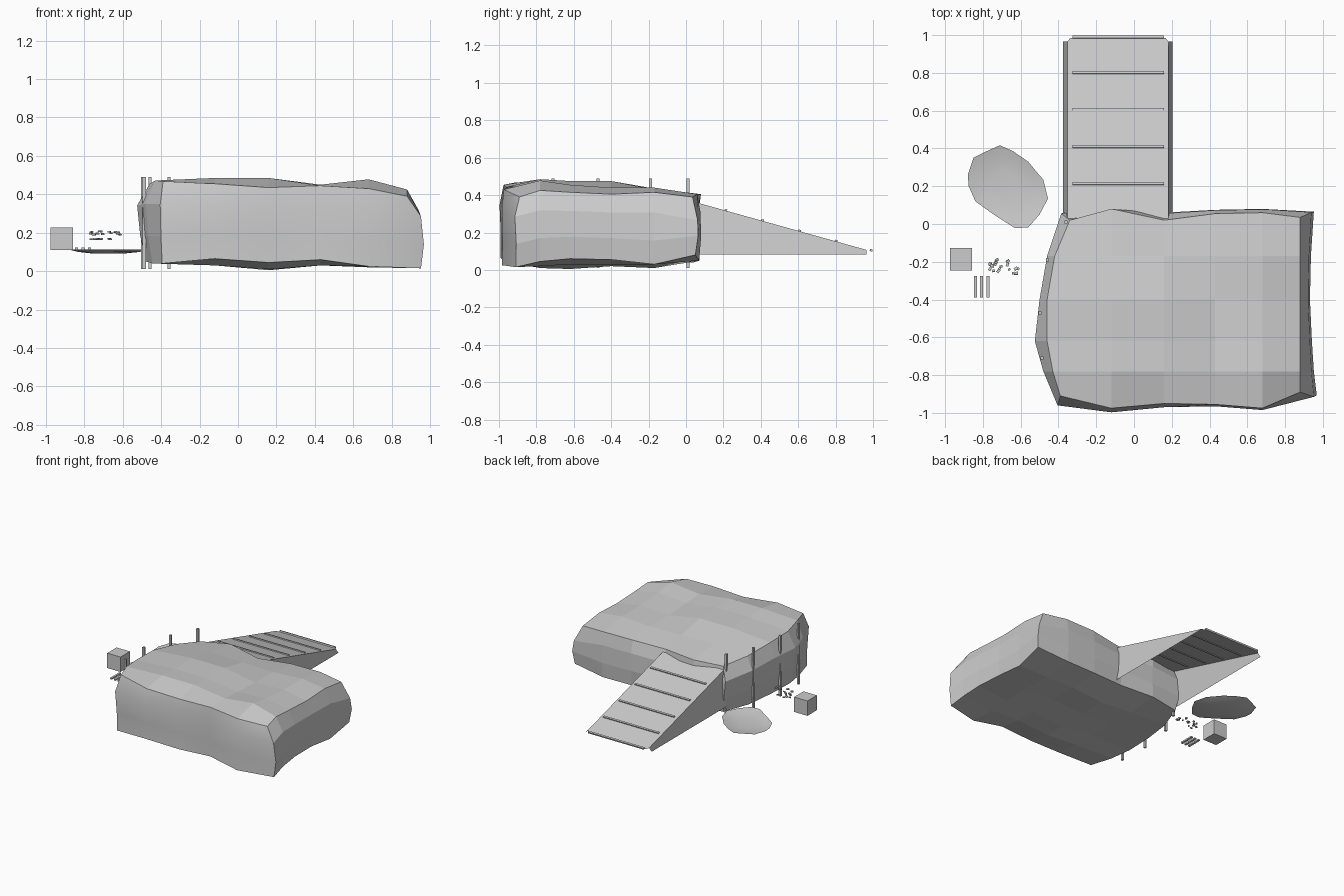
import bpy, bmesh, math, random
from mathutils import Vector

if "Cube" in bpy.data.objects:
    bpy.data.objects.remove(bpy.data.objects["Cube"])

random.seed(4)
grey = bpy.data.materials.new("stone grey")
grey.diffuse_color = (0.6, 0.6, 0.6, 1)
grey.use_nodes = True
grey.node_tree.nodes["Principled BSDF"].inputs["Base Color"].default_value = grey.diffuse_color


def make(name, verts, faces, smooth=None, closed=True):
    """Mesh object; smooth(face) picks smooth faces, closed ones face outwards."""
    me = bpy.data.meshes.new(name)
    me.from_pydata(verts, [], faces)
    bm = bmesh.new()
    bm.from_mesh(me)
    if closed:
        bmesh.ops.recalc_face_normals(bm, faces=bm.faces)
    bm.normal_update()
    for f in bm.faces:
        f.smooth = bool(smooth and smooth(f))
    bm.to_mesh(me)
    bm.free()
    me.materials.append(grey)
    ob = bpy.data.objects.new(name, me)
    bpy.context.collection.objects.link(ob)
    return ob


def box(name, lo, hi, tilt=0):
    """Box between two corners, tilted about x through its centre."""
    c = [(a + b) / 2 for a, b in zip(lo, hi)]
    h = [(b - a) / 2 for a, b in zip(lo, hi)]
    v = [(sx * h[0], sy * h[1], sz * h[2])
         for sx in (-1, 1) for sy in (-1, 1) for sz in (-1, 1)]
    ob = make(name, v, [(0, 1, 3, 2), (4, 6, 7, 5), (0, 4, 5, 1),
                        (2, 3, 7, 6), (0, 2, 6, 4), (1, 5, 7, 3)])
    ob.location = c
    ob.rotation_euler.x = tilt
    return ob


# Rock plateau: uneven grids above and below, joined by two bulging rings
N = 6
xs = [-0.37, -0.12, 0.16, 0.43, 0.68, 0.88]
ys = [0.04, -0.17, -0.40, -0.62, -0.78, -0.95]
left = [-0.34, -0.42, -0.46, -0.46, -0.43, -0.39]
left_mid = [-0.385, -0.46, -0.50, -0.525, -0.48, -0.405]
right_mid = [0.95, 0.935, 0.93, 0.94, 0.95, 0.965]
back = [0.02, 0.08, 0.02, 0.055, 0.06, 0.035]
back_mid = [0.06, 0.065, 0.06, 0.075, 0.08, 0.065]
front = [-0.91, -0.975, -0.95, -0.955, -0.975, -0.89]
front_mid = [-0.96, -0.997, -0.97, -0.965, -0.985, -0.915]
top_z = [[0.39, 0.405, 0.39, 0.405, 0.405, 0.39],
         [0.42, 0.435, 0.43, 0.425, 0.44, 0.415],
         [0.45, 0.475, 0.475, 0.43, 0.44, 0.405],
         [0.455, 0.475, 0.475, 0.44, 0.455, 0.415],
         [0.472, 0.485, 0.485, 0.45, 0.478, 0.425],
         [0.468, 0.455, 0.435, 0.445, 0.43, 0.39]]
low_z = [[0.04, 0.05, 0.06, 0.05, 0.05, 0.08],
         [0.04, 0.03, 0.01, 0.03, 0.03, 0.03],
         [0.05, 0.03, 0.02, 0.04, 0.03, 0.055],
         [0.05, 0.04, 0.005, 0.03, 0.03, 0.06],
         [0.04, 0.03, 0.01, 0.03, 0.02, 0.045],
         [0.04, 0.065, 0.045, 0.06, 0.025, 0.015]]

# Bulge of the left, right, back and front sides at each level
LEVELS = [(0, 0, 0, 0), (1, 0.85, 0.9, 1), (0.75, 1.03, 1, 0.7),
          (0.3, 0.85, 0.5, 0.8)]


def grid_xy(i, j, level):
    """Plan position of grid point; the border is pushed outwards by level."""
    bl, br, bb, bf = LEVELS[level]
    x, y = xs[i], ys[j]
    if i == 0:
        x = left[j] + (left_mid[j] - left[j]) * bl
    if i == N - 1:
        x = 0.88 + (right_mid[j] - 0.88) * br
    if j == 0:
        y = back[i] + (back_mid[i] - back[i]) * bb
    if j == N - 1:
        y = front[i] + (front_mid[i] - front[i]) * bf
    return x, y


rim = ([(i, 0) for i in range(N - 1)] + [(N - 1, j) for j in range(N - 1)]
       + [(i, N - 1) for i in range(N - 1, 0, -1)]
       + [(0, j) for j in range(N - 1, 0, -1)])
verts, faces = [], []
for z, level in ((top_z, 0), (low_z, 3)):
    s = len(verts)
    for j in range(N):
        for i in range(N):
            verts.append((*grid_xy(i, j, level), z[j][i]))
    for j in range(N - 1):
        for i in range(N - 1):
            a = s + j * N + i
            faces.append((a, a + 1, a + N + 1, a + N))
rings = [[j * N + i for i, j in rim]]
for level, t in ((1, 0.28), (2, 0.67)):
    rings.append(list(range(len(verts), len(verts) + len(rim))))
    for i, j in rim:
        # the back right corner slopes down further
        u = t + 0.12 if (i, j, level) == (N - 1, 0, 1) else t
        z = top_z[j][i] * (1 - u) + low_z[j][i] * u
        verts.append((*grid_xy(i, j, level), z))
rings.append([N * N + j * N + i for i, j in rim])
for a, b in zip(rings, rings[1:]):
    for k in range(len(rim)):
        m = (k + 1) % len(rim)
        faces.append((a[k], a[m], b[m], b[k]))
make("rock_plateau", verts, faces, lambda f: f.normal.y < -0.75)

# Ramp: sloping sheet on two side panels, open underneath
Y0, Y1, Z0, Z1, BASE = 0.03, 0.965, 0.368, 0.107, 0.083
XL, XR, E = -0.375, 0.204, 0.022


def ramp_z(y):
    return Z0 + (Z1 - Z0) * (y - Y0) / (Y1 - Y0)


ramp = []
for y in (Y0, Y1):
    ramp += [(XL, y, BASE), (XR, y, BASE),
             (XR - E, y, ramp_z(y)), (XL + E, y, ramp_z(y))]
ramp += [(XR - E - 0.015, 0.985, ramp_z(0.985)),
         (XL + E + 0.015, 0.985, ramp_z(0.985))]
make("ramp", ramp, [(3, 2, 6, 8, 9, 7), (1, 5, 6, 2), (0, 3, 7, 4)],
     closed=False)
slope = math.atan2(Z1 - Z0, Y1 - Y0)
for k, y in enumerate((0.213, 0.41, 0.607, 0.802, 0.99)):
    z = ramp_z(y) + 0.002 if y < Y1 else 0.105
    box(f"ramp_slat_{k}", (-0.325, y - 0.007, z - 0.006),
        (0.16, y + 0.007, z + 0.006), slope)

# Fence posts along the left edge of the rock
for k, (x, y) in enumerate(((-0.36, 0.01), (-0.457, -0.19),
                            (-0.497, -0.47), (-0.488, -0.71))):
    box(f"fence_post_{k}", (x - 0.008, y - 0.008, 0.01),
        (x + 0.008, y + 0.008, 0.49))

# Pond: shallow open bowl with an irregular shore
shore = [(-0.71, 0.417), (-0.64, 0.385), (-0.56, 0.33), (-0.515, 0.275),
         (-0.48, 0.235), (-0.455, 0.135), (-0.50, 0.05), (-0.56, -0.018),
         (-0.63, -0.022), (-0.735, 0.045), (-0.84, 0.12), (-0.875, 0.2),
         (-0.88, 0.26), (-0.85, 0.35), (-0.78, 0.385)]
n = len(shore)
mid = Vector((-0.68, 0.2))
pv = []
for s, z in ((1, 0.112), (0.75, 0.1), (0.4, 0.092)):
    pv += [(*(mid + (Vector(p) - mid) * s), z) for p in shore]
pf = [tuple(range(3 * n - 1, 2 * n - 1, -1))]
for r in (0, n):
    pf += [(r + k, r + n + k, r + n + (k + 1) % n, r + (k + 1) % n)
           for k in range(n)]
make("pond", pv, pf, lambda f: True, closed=False)

# Crate and three loose sticks
box("crate", (-0.975, -0.245, 0.11), (-0.858, -0.128, 0.228))
for k in range(3):
    x = -0.84 + 0.033 * k
    box(f"stick_{k}", (x - 0.008, -0.39, 0.111), (x + 0.008, -0.275, 0.122))

# Scattered pebbles, floating in two thin layers
for k in range(18):
    if k < 14:
        x, y = random.uniform(-0.77, -0.66), random.uniform(-0.255, -0.185)
    else:
        x, y = random.uniform(-0.64, -0.605), random.uniform(-0.265, -0.235)
    z = 0.167 if k < 6 else random.uniform(0.19, 0.208)
    r = random.uniform(0.006, 0.011)
    ob = box(f"pebble_{k}", (x - r, y - r * 0.7, z - 0.004),
             (x + r, y + r * 0.7, z + 0.004), random.uniform(-0.4, 0.4))
    ob.rotation_euler.z = random.uniform(0, 3)
